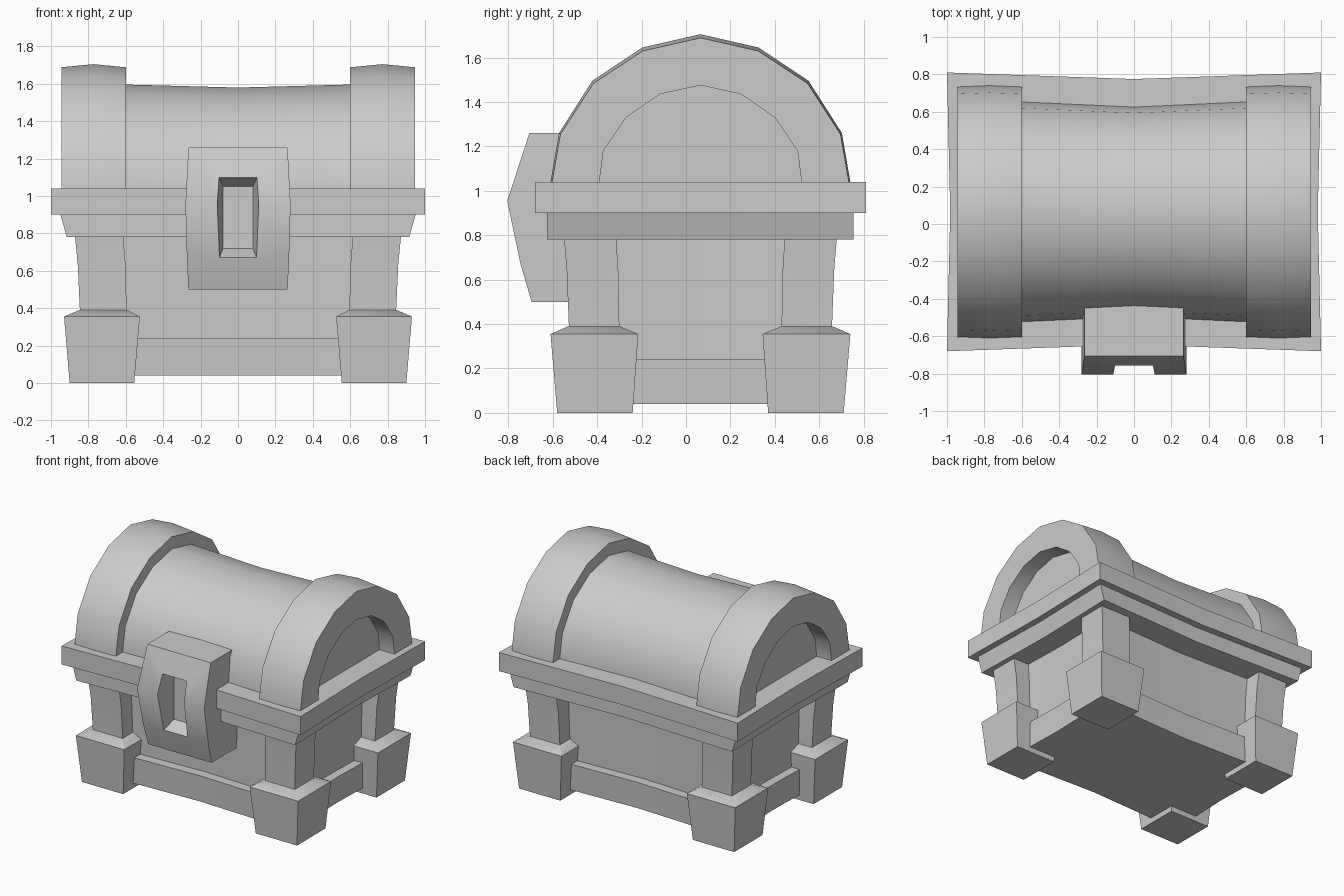
import bpy, bmesh, math

if "Cube" in bpy.data.objects:
    bpy.data.objects.remove(bpy.data.objects["Cube"])

YC = 0.065     # centre line of the chest body
RIM_TOP = 1.04

grey = bpy.data.materials.new("plain grey")
grey.use_nodes = True
COLOUR = (0.6, 0.6, 0.6, 1)
grey.diffuse_color = COLOUR
grey.node_tree.nodes["Principled BSDF"].inputs["Base Color"].default_value = COLOUR


def loft(name, rings):
    """Skin a closed solid through rings holding equal numbers of points."""
    bm = bmesh.new()
    loops = [[bm.verts.new(p) for p in ring] for ring in rings]
    n = len(loops[0])
    for a, b in zip(loops, loops[1:]):
        for i in range(n):
            j = (i + 1) % n
            bm.faces.new((a[i], a[j], b[j], b[i]))
    bm.faces.new(loops[0])
    bm.faces.new(loops[-1])
    bmesh.ops.recalc_face_normals(bm, faces=bm.faces)
    mesh = bpy.data.meshes.new(name)
    bm.to_mesh(mesh)
    bm.free()
    mesh.materials.append(grey)
    obj = bpy.data.objects.new(name, mesh)
    bpy.context.collection.objects.link(obj)
    return obj


def smooth(obj):
    bpy.ops.object.select_all(action="DESELECT")
    obj.select_set(True)
    bpy.context.view_layer.objects.active = obj
    bpy.ops.object.shade_smooth_by_angle(angle=math.radians(35))


def pinched(hx, hy, z, pinch):
    """Rectangle whose sides dip inward at their middles."""
    px, py = hx - pinch * 0.5, hy - pinch
    pts = [(-hx, -hy), (0, -py), (hx, -hy), (px, 0),
           (hx, hy), (0, py), (-hx, hy), (-px, 0)]
    return [(x, y + YC, z) for x, y in pts]


def rect(x0, x1, y0, y1, z):
    return [(x0, y0, z), (x1, y0, z), (x1, y1, z), (x0, y1, z)]


def arch(x, half, ky=1, kz=1):
    """Arch outline at x from (half width, height over the rim) pairs."""
    pts = [(-w, h) for w, h in half] + [(w, h) for w, h in half[-2::-1]]
    ring = [(x, YC + w * ky, RIM_TOP + h * kz) for w, h in pts]
    foot = half[0][0] * ky
    return [(x, YC - foot, 1.0)] + ring + [(x, YC + foot, 1.0)]


# Body, skirt and rims
parts = [
    loft("body_panels", [pinched(0.73, 0.475, 0.1, 0.03), pinched(0.74, 0.485, 0.85, 0.03)]),
    loft("base_skirt", [pinched(0.79, 0.54, 0.04, 0.03), pinched(0.80, 0.55, 0.24, 0.03)]),
    loft("lower_rim", [pinched(0.915, 0.69, 0.78, 0.035), pinched(0.95, 0.69, 0.90, 0.035)]),
    loft("upper_rim", [pinched(1.0, 0.745, 0.90, 0.035), pinched(1.0, 0.745, RIM_TOP, 0.035)]),
]

# Corner feet and posts: inner x, outer x, inner y, outer y, height
FOOT = [(0.555, 0.90, 0.305, 0.645, 0), (0.525, 0.93, 0.28, 0.675, 0.355),
        (0.59, 0.85, 0.365, 0.595, 0.39)]
POST = [(0.595, 0.845, 0.365, 0.592, 0.38), (0.602, 0.857, 0.37, 0.602, 0.64),
        (0.615, 0.873, 0.38, 0.615, 0.80)]
for sx, xname in ((1, "left"), (-1, "right")):
    for sy, yname in ((-1, "front"), (1, "back")):
        for kind, sections in (("foot", FOOT), ("post", POST)):
            rings = [rect(a * sx, b * sx, YC + c * sy, YC + d * sy, z)
                     for a, b, c, d, z in sections]
            parts.append(loft(f"{yname}_{xname}_{kind}", rings))

# Lid barrel, waisted at the middle
OUTER = [(0.675, 0), (0.637, 0.22), (0.487, 0.455), (0.262, 0.605), (0, 0.665)]
INNER = [(0.455, 0), (0.437, 0.14), (0.335, 0.29), (0.183, 0.395), (0, 0.435)]
parts.append(loft("lid_barrel", [arch(-0.62, OUTER, 0.872, 0.837),
                                 arch(0, OUTER, 0.83, 0.812),
                                 arch(0.62, OUTER, 0.872, 0.837)]))

# Bulging end bands with a recessed arched panel
for s, side in ((1, "left"), (-1, "right")):
    parts.append(loft(f"{side}_lid_band", [
        arch(0.6 * s, OUTER, 0.99, 0.975), arch(0.772 * s, OUTER),
        arch(0.945 * s, OUTER, 0.99, 0.975),
        arch(0.945 * s, INNER), arch(0.82 * s, INNER)]))

# Lock plate: half width, front y, height
LOCK = [(0.265, -0.695, 0.50), (0.273, -0.745, 0.67), (0.281, -0.805, 0.955),
        (0.265, -0.705, 1.26)]
lock = loft("lock_plate", [rect(-w, w, y, -0.33, z) for w, y, z in LOCK])

# Tapered keyhole recess
cutter = loft("keyhole_cutter", [
    [(-w, y, lo), (w, y, lo), (w, y, hi), (-w, y, hi)]
    for w, y, lo, hi in ((0.13, -0.9, 0.59, 1.165), (0.08, -0.65, 0.72, 1.05))])
cutter.hide_render = True
cut = lock.modifiers.new("keyhole", "BOOLEAN")
cut.object = cutter
cut.operation = "DIFFERENCE"
cut.solver = "EXACT"
bpy.context.view_layer.objects.active = lock
bpy.ops.object.modifier_apply(modifier=cut.name)
bpy.data.objects.remove(cutter)

for obj in parts + [lock]:
    smooth(obj)
